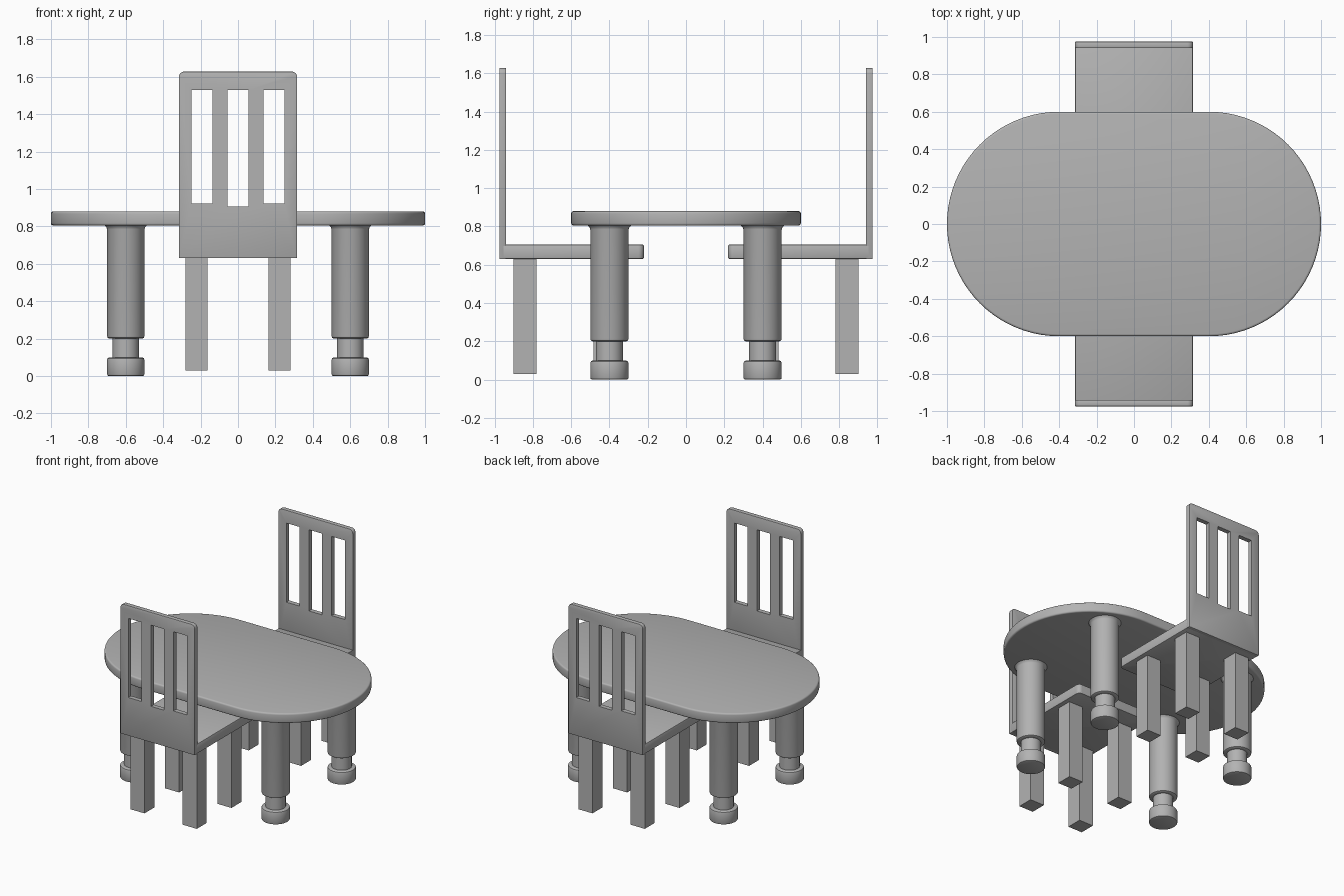
import bpy, bmesh
from math import sin, cos, pi, radians
from mathutils import Matrix

if "Cube" in bpy.data.objects:
    bpy.data.objects.remove(bpy.data.objects["Cube"])

grey = bpy.data.materials.new("plain_grey")
grey.use_nodes = True
colour = (0.45, 0.45, 0.45, 1)
grey.diffuse_color = colour
grey.node_tree.nodes["Principled BSDF"].inputs["Base Color"].default_value = colour


def add(name, bm):
    bmesh.ops.recalc_face_normals(bm, faces=bm.faces)
    mesh = bpy.data.meshes.new(name)
    bm.to_mesh(mesh)
    bm.free()
    mesh.materials.append(grey)
    ob = bpy.data.objects.new(name, mesh)
    bpy.context.collection.objects.link(ob)
    return ob


def activate(ob):
    bpy.ops.object.select_all(action='DESELECT')
    ob.select_set(True)
    bpy.context.view_layer.objects.active = ob


def bevel(ob, width, segments=3):
    mod = ob.modifiers.new("soft_edges", 'BEVEL')
    mod.width, mod.segments = width, segments
    mod.limit_method = 'ANGLE'
    mod.angle_limit = radians(40)
    activate(ob)
    bpy.ops.object.modifier_apply(modifier=mod.name)


def smooth(ob):
    activate(ob)
    bpy.ops.object.shade_smooth_by_angle(angle=radians(35))


def prism(outline, low, high):
    """Extrude a flat outline along z."""
    bm = bmesh.new()
    face = bm.faces.new([bm.verts.new((x, y, low)) for x, y in outline])
    new = bmesh.ops.extrude_face_region(bm, geom=[face])["geom"]
    verts = [v for v in new if isinstance(v, bmesh.types.BMVert)]
    bmesh.ops.translate(bm, verts=verts, vec=(0, 0, high - low))
    return bm


def arc(cx, cy, r, start, end, steps):
    angles = [radians(start + (end - start) * i / steps) for i in range(steps + 1)]
    return [(cx + r * cos(a), cy + r * sin(a)) for a in angles]


def box(bm, x0, x1, y0, y1, z0, z1):
    centre = Matrix.Translation(((x0 + x1) / 2, (y0 + y1) / 2, (z0 + z1) / 2))
    size = Matrix.Diagonal((x1 - x0, y1 - y0, z1 - z0, 1))
    bmesh.ops.create_cube(bm, size=1, matrix=centre @ size)


def rounded_end(half, low, high, r):
    """Rectangle whose two upper corners are rounded."""
    return ([(-half, low), (half, low)]
            + arc(half - r, high - r, r, 0, 90, 6)
            + arc(r - half, high - r, r, 90, 180, 6))


# Table top
outline = arc(0.4, 0, 0.6, -90, 90, 40) + arc(-0.4, 0, 0.6, 90, 270, 40)
top = add("table_top", prism(outline, 0.805, 0.88))
bevel(top, 0.012)
smooth(top)

# Turned table legs
profile = [(0, 0), (0.09, 0), (0.097, 0.003), (0.1, 0.01), (0.1, 0.085),
           (0.097, 0.095), (0.088, 0.1), (0.07, 0.1), (0.07, 0.2), (0.088, 0.2),
           (0.097, 0.205), (0.1, 0.215), (0.1, 0.785), (0.104, 0.796), (0.114, 0.806)]
for side, x in (("left", 0.6), ("right", -0.6)):
    for end, y in (("front", -0.4), ("back", 0.4)):
        bm = bmesh.new()
        verts = [bm.verts.new((r, 0, z)) for r, z in profile]
        edges = [bm.edges.new(pair) for pair in zip(verts, verts[1:])]
        bmesh.ops.spin(bm, geom=verts + edges, cent=(0, 0, 0), axis=(0, 0, 1),
                       angle=2 * pi, steps=40)
        bmesh.ops.remove_doubles(bm, verts=bm.verts, dist=0.0005)
        bmesh.ops.translate(bm, verts=bm.verts, vec=(x, y, 0))
        smooth(add(f"table_leg_{end}_{side}", bm))

# Two chairs facing each other across the table
for end, turn in (("front", 0), ("back", pi)):
    place = Matrix.Rotation(turn, 4, 'Z')

    # Seat
    seat = add(f"{end}_chair_seat", prism(rounded_end(0.316, -0.96, -0.22, 0.03), 0.63, 0.706))
    bevel(seat, 0.008, 2)

    # Back panel, built flat and stood upright
    bm = prism(rounded_end(0.316, 0.63, 1.628, 0.03), 0.94, 0.975)
    bm.transform(Matrix.Rotation(pi / 2, 4, 'X'))
    back = add(f"{end}_chair_back", bm)
    bevel(back, 0.004, 2)

    # Slots between the slats
    bm = bmesh.new()
    for x, low in ((-0.192, 0.923), (0, 0.907), (0.192, 0.923)):
        box(bm, x - 0.056, x + 0.056, -1.1, -0.8, low, 1.53)
    cutter = add("slot_cutter", bm)
    cutter.hide_render = True
    mod = back.modifiers.new("slots", 'BOOLEAN')
    mod.operation, mod.solver, mod.object = 'DIFFERENCE', 'EXACT', cutter
    activate(back)
    bpy.ops.object.modifier_apply(modifier=mod.name)
    bpy.data.objects.remove(cutter)

    # Square legs
    bm = bmesh.new()
    for x in (-0.222, 0.222):
        for y in (-0.842, -0.422):
            box(bm, x - 0.06, x + 0.06, y - 0.06, y + 0.06, 0.03, 0.635)
    legs = add(f"{end}_chair_legs", bm)

    for ob in (seat, back, legs):
        ob.data.transform(place)
    smooth(seat)
    smooth(back)
